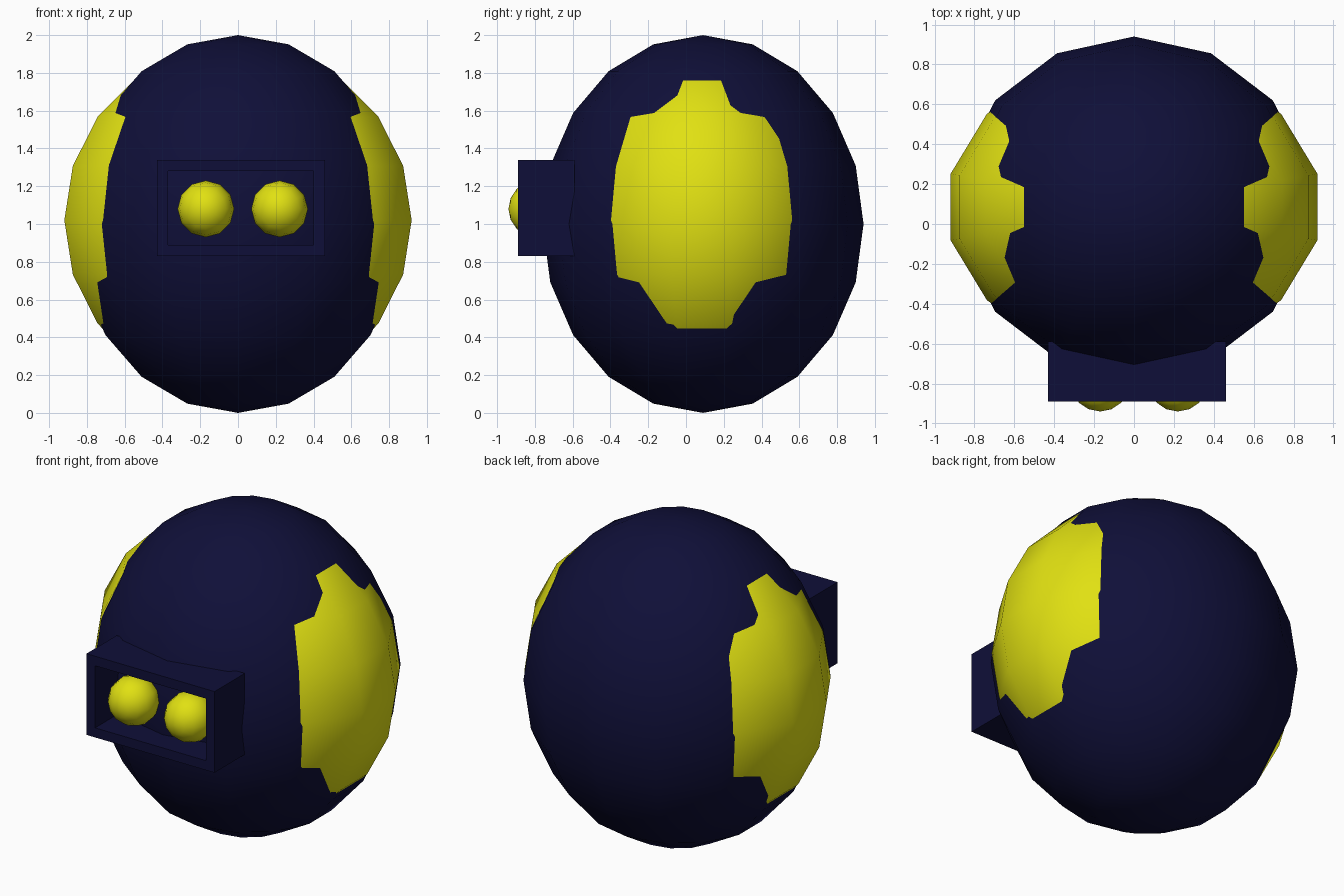
import bpy, bmesh, math
from mathutils import Matrix

if "Cube" in bpy.data.objects:
    bpy.data.objects.remove(bpy.data.objects["Cube"])


def material(name, rgb):
    m = bpy.data.materials.new(name)
    m.diffuse_color = (*rgb, 1)
    m.use_nodes = True
    m.node_tree.nodes["Principled BSDF"].inputs["Base Color"].default_value = m.diffuse_color
    return m


NAVY = material("navy", (0.0048, 0.0048, 0.04))
YELLOW = material("yellow", (0.75, 0.75, 0.006))


def finish(name, bm, mat, smooth):
    bmesh.ops.recalc_face_normals(bm, faces=bm.faces)
    for f in bm.faces:
        f.smooth = smooth
    me = bpy.data.meshes.new(name)
    bm.to_mesh(me)
    bm.free()
    me.materials.append(mat)
    ob = bpy.data.objects.new(name, me)
    bpy.context.collection.objects.link(ob)
    return ob


def ellipsoid(name, centre, radii, mat, segs, rings, tilt=0):
    bm = bmesh.new()
    bmesh.ops.create_uvsphere(bm, u_segments=segs, v_segments=rings, radius=1)
    bm.transform(Matrix.Translation(centre) @ Matrix.Diagonal((*radii, 1))
                 @ Matrix.Rotation(tilt, 4, 'X'))
    return finish(name, bm, mat, True)


# Egg-shaped body, and a narrower inner shell that bulges out at both sides
ellipsoid("body", (0, 0.09, 1.0), (0.89, 0.85, 1.0), NAVY, 14, 10)
ellipsoid("side_patches", (0, 0.085, 1.02), (0.943, 0.75, 0.93), YELLOW, 14, 10)

# Open rectangular visor frame, one ring of corners per edge of the wall section
X0, X1, Z0, Z1, FRONT, BACK, WALL = -0.43, 0.46, 0.83, 1.34, -0.89, -0.59, 0.06
bm = bmesh.new()
rings = []
for inset, y in ((0, FRONT), (WALL, FRONT), (WALL, BACK), (0, BACK)):
    a, b, c, d = X0 + inset, X1 - inset, Z0 + inset, Z1 - inset
    rings.append([bm.verts.new((x, y, z)) for x, z in ((a, c), (b, c), (b, d), (a, d))])
for i in range(4):
    p, q = rings[i], rings[(i + 1) % 4]
    for k in range(4):
        n = (k + 1) % 4
        bm.faces.new((p[k], p[n], q[n], q[k]))
finish("visor_frame", bm, NAVY, False)

# Pair of round eyes inside the visor
for side, x in (("left", -0.17), ("right", 0.22)):
    ellipsoid(side + "_eye", (x, -0.79, 1.08), (0.15, 0.15, 0.15), YELLOW, 12, 8, math.pi / 2)
